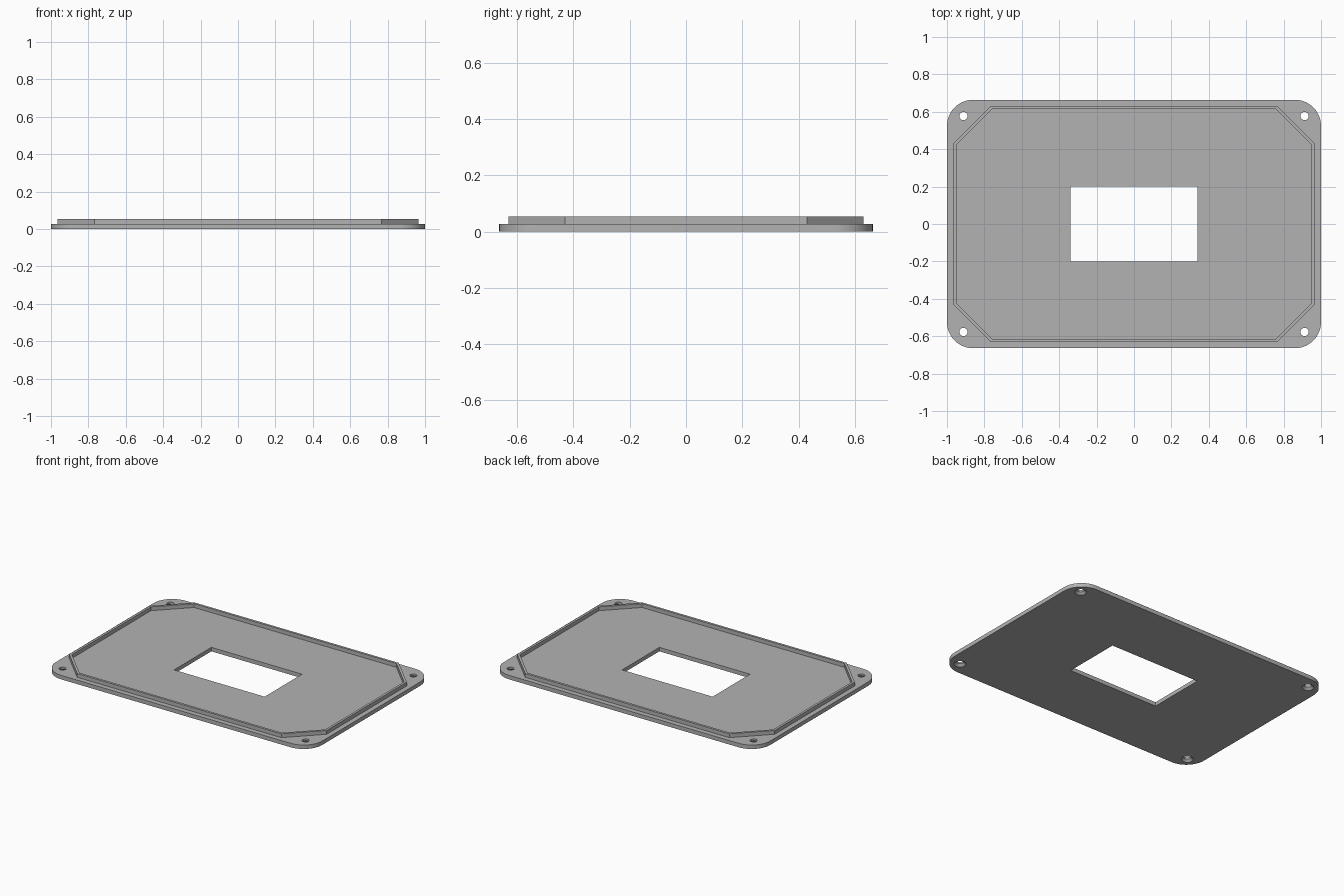
import bpy, bmesh, math
from mathutils import Vector

if "Cube" in bpy.data.objects:
    bpy.data.objects.remove(bpy.data.objects["Cube"], do_unlink=True)

PLATE_TOP, RIM_TOP = 0.027, 0.053
HALF_X, HALF_Y = 1.0, 0.664

grey = bpy.data.materials.new("plain grey")
grey.use_nodes = True
grey.diffuse_color = (0.45, 0.45, 0.45, 1)
grey.node_tree.nodes["Principled BSDF"].inputs["Base Color"].default_value = grey.diffuse_color


def rectangle(hx, hy):
    return [(hx, hy), (-hx, hy), (-hx, -hy), (hx, -hy)]


def rounded(hx, hy, radius, steps=12):
    """Rectangle outline with an arc at each corner."""
    pts = []
    for i, (cx, cy) in enumerate(rectangle(hx - radius, hy - radius)):
        for k in range(steps + 1):
            a = math.pi / 2 * (i + k / steps)
            pts.append((cx + radius * math.cos(a), cy + radius * math.sin(a)))
    return pts


def chamfered(hx, hy, cut):
    """Rectangle outline with 45 degree corners."""
    return [(hx, hy - cut), (hx - cut, hy), (cut - hx, hy), (-hx, hy - cut),
            (-hx, cut - hy), (cut - hx, -hy), (hx - cut, -hy), (hx, cut - hy)]


def circle(cx, cy, radius, sides=24):
    angles = [math.tau * k / sides for k in range(sides)]
    return [(cx + radius * math.cos(a), cy + radius * math.sin(a)) for a in angles]


def solid(name, walls):
    """Each wall is a stack of (outline, z) rings; the first and last rings are capped together."""
    bm = bmesh.new()
    caps = ([], [])
    for stack in walls:
        rings = [[bm.verts.new((x, y, z)) for x, y in outline] for outline, z in stack]
        n = len(rings[0])
        for low, high in zip(rings, rings[1:]):
            for i in range(n):
                j = (i + 1) % n
                bm.faces.new((low[i], low[j], high[j], high[i]))
        for cap, ring in zip(caps, (rings[0], rings[-1])):
            cap += [bm.edges.get((ring[i], ring[(i + 1) % n])) for i in range(n)]
    for cap, normal in zip(caps, (Vector((0, 0, -1)), Vector((0, 0, 1)))):
        bmesh.ops.triangle_fill(bm, edges=cap, use_beauty=True, normal=normal)
    bmesh.ops.recalc_face_normals(bm, faces=bm.faces[:])
    mesh = bpy.data.meshes.new(name)
    bm.to_mesh(mesh)
    bm.free()
    mesh.materials.append(grey)
    obj = bpy.data.objects.new(name, mesh)
    bpy.context.collection.objects.link(obj)
    bpy.ops.object.select_all(action="DESELECT")
    obj.select_set(True)
    bpy.context.view_layer.objects.active = obj
    bpy.ops.object.shade_smooth_by_angle(angle=math.radians(25))
    return obj


def straight(outline, z0, z1):
    return [(outline, z0), (outline, z1)]


# Base plate with a window and four screw holes countersunk from below
walls = [straight(rounded(HALF_X, HALF_Y, 0.14), 0, PLATE_TOP),
         straight(rectangle(0.34, 0.2), 0, PLATE_TOP)]
for cx, cy in rectangle(0.912, 0.577):
    walls.append([(circle(cx, cy, 0.037), 0),
                  (circle(cx, cy, 0.022), 0.015),
                  (circle(cx, cy, 0.022), PLATE_TOP)])
solid("base_plate", walls)

# Thin raised lip with cut corners, sunk slightly into the plate
lip = 0.016
cut = 0.2
inner_cut = cut - lip * (2 - math.sqrt(2))
solid("locating_rim", [
    straight(chamfered(0.966, 0.63, cut), PLATE_TOP - 0.004, RIM_TOP),
    straight(chamfered(0.966 - lip, 0.63 - lip, inner_cut), PLATE_TOP - 0.004, RIM_TOP)])
